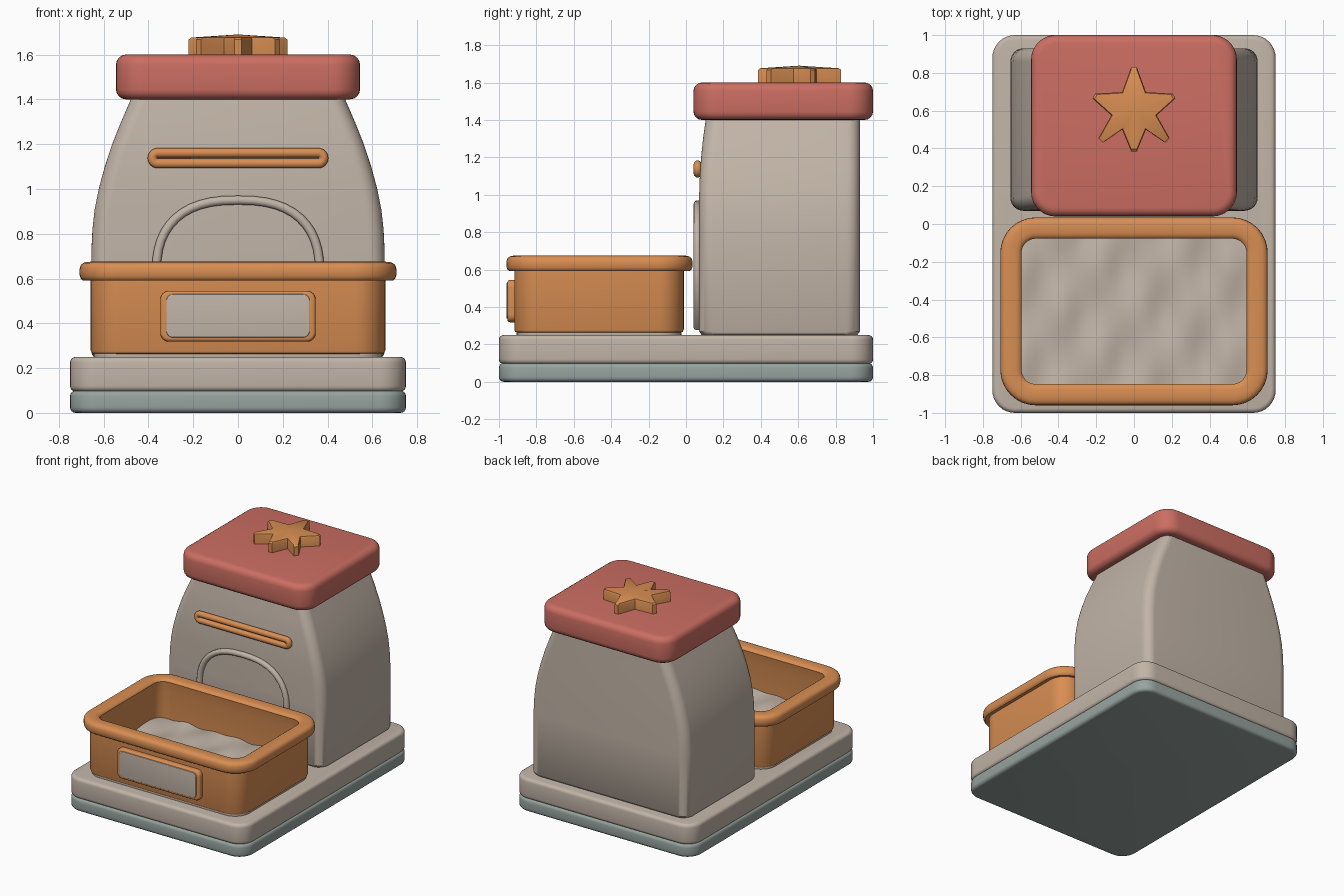
import bpy
import bmesh
from math import sin, cos, pi, radians
from mathutils import Matrix

cube = bpy.data.objects.get("Cube")
if cube:
    bpy.data.objects.remove(cube)


def material(name, rgb):
    m = bpy.data.materials.new(name)
    m.use_nodes = True
    m.diffuse_color = (*rgb, 1)
    m.node_tree.nodes["Principled BSDF"].inputs["Base Color"].default_value = (*rgb, 1)
    return m


BEIGE = material("warm beige", (0.54, 0.46, 0.39))
ORANGE = material("orange", (0.69, 0.27, 0.085))
RED = material("coral red", (0.60, 0.155, 0.122))
GREY = material("grey green", (0.31, 0.37, 0.35))


def finish(name, bm, mat, angle=35):
    bmesh.ops.recalc_face_normals(bm, faces=bm.faces)
    mesh = bpy.data.meshes.new(name)
    bm.to_mesh(mesh)
    bm.free()
    ob = bpy.data.objects.new(name, mesh)
    bpy.context.collection.objects.link(ob)
    mesh.materials.append(mat)
    bpy.ops.object.select_all(action="DESELECT")
    ob.select_set(True)
    bpy.context.view_layer.objects.active = ob
    bpy.ops.object.shade_smooth_by_angle(angle=radians(angle))
    return ob


def rounded_rect(hx, y0, y1, r, steps=8):
    """Counter-clockwise outline of a rectangle with round corners."""
    cy, hy = (y0 + y1) / 2, (y1 - y0) / 2
    pts = []
    for q, (sx, sy) in enumerate(((1, 1), (-1, 1), (-1, -1), (1, -1))):
        for i in range(steps + 1):
            a = (q + i / steps) * pi / 2
            pts.append((sx * (hx - r) + r * cos(a), cy + sy * (hy - r) + r * sin(a)))
    return pts


def loft(name, sections, mat, facing_front=False):
    """Skin a stack of (half width, y0, y1, corner radius, z) sections."""
    bm = bmesh.new()
    rings = [[bm.verts.new((x, y, s[4])) for x, y in rounded_rect(*s[:4])]
             for s in sections]
    for low, high in zip(rings, rings[1:]):
        for i in range(len(low)):
            j = (i + 1) % len(low)
            bm.faces.new((low[i], low[j], high[j], high[i]))
    bm.faces.new(rings[0][::-1])
    bm.faces.new(rings[-1])
    if facing_front:
        bmesh.ops.rotate(bm, verts=bm.verts, matrix=Matrix.Rotation(pi / 2, 3, "X"))
    return finish(name, bm, mat)


def slab(name, hx, y0, y1, z0, z1, r, b, mat, facing_front=False):
    """Rounded block whose top and bottom edges are softened by b."""
    sections = []
    for z, turn, start in ((z0 + b, 1, -pi / 2), (z1 - b, 1, 0)):
        for i in range(5):
            a = start + i / 4 * pi / 2
            d = b * (1 - cos(a))
            sections.append((hx - d, y0 + d, y1 - d, r - d, z + b * sin(a)))
    return loft(name, sections, mat, facing_front)


def tube(name, points, y, radius, mat):
    """Closed round bead following an outline on the front wall."""
    curve = bpy.data.curves.new(name, "CURVE")
    curve.dimensions = "3D"
    curve.bevel_depth = radius
    curve.bevel_resolution = 3
    line = curve.splines.new("POLY")
    line.points.add(len(points) - 1)
    for p, (x, z) in zip(line.points, points):
        p.co = (x, y, z, 1)
    line.use_cyclic_u = True
    ob = bpy.data.objects.new(name, curve)
    bpy.context.collection.objects.link(ob)
    curve.materials.append(mat)
    return ob


# Two-layer base
slab("base_foot", 0.75, -1, 1, 0, 0.1, 0.12, 0.025, GREY)
slab("base_top", 0.75, -1, 1, 0.095, 0.25, 0.12, 0.025, BEIGE)

# Hopper body, shouldered in towards the lid
widths = [(0.64, 0.25), (0.65, 0.256), (0.655, 0.27), (0.655, 0.72), (0.65, 0.82),
          (0.64, 0.91), (0.622, 1.0), (0.595, 1.1), (0.562, 1.2), (0.522, 1.3), (0.47, 1.42)]
body = []
for w, z in widths:
    lean = 0.035 * max(0, (z - 0.95) / 0.45) ** 2
    edge = max(0, 0.27 - z)
    body.append((w, 0.07 + lean + edge * 0.7, 0.93 - edge * 0.7, 0.07, z))
loft("hopper_body", body, BEIGE)

# Lid
slab("lid", 0.545, 0.04, 1.0, 1.4, 1.6, 0.13, 0.045, RED)

# Six-pointed star knob with blunt tips and a raised middle
right = [(0.015, 0.225), (0.063, 0.093), (0.205, 0.085), (0.22, 0.06), (0.12, -0.03),
         (0.188, -0.15), (0.165, -0.175), (0.063, -0.105), (0.015, -0.22)]
outline = right + [(-x, y) for x, y in reversed(right)]
bm = bmesh.new()
low = [bm.verts.new((x, 0.605 + y, 1.59)) for x, y in outline]
side = [bm.verts.new((x, 0.605 + y, 1.667)) for x, y in outline]
high = [bm.verts.new((x * 0.95, 0.605 + y * 0.95, 1.676)) for x, y in outline]
peak = bm.verts.new((0, 0.605, 1.69))
for i in range(len(outline)):
    j = (i + 1) % len(outline)
    bm.faces.new((low[i], low[j], side[j], side[i]))
    bm.faces.new((side[i], side[j], high[j], high[i]))
    bm.faces.new((high[i], high[j], peak))
bm.faces.new(low[::-1])
finish("star_knob", bm, ORANGE)

# Level window: bead, and a coral level mark inside
tube("window_bead", rounded_rect(0.382, 1.114, 1.161, 0.0235), 0.0625, 0.0225, ORANGE)
bm = bmesh.new()
bmesh.ops.create_cube(bm, size=1, matrix=Matrix.Translation((-0.285, 0.071, 1.137))
                      @ Matrix.Diagonal((0.15, 0.008, 0.04, 1)))
finish("level_mark", bm, RED)

# Arched outlet moulding
arch = [(0.365, 0.29), (0.365, 0.62)]
for i in range(1, 24):
    a = pi * i / 24
    c = cos(a)
    arch.append((0.365 * abs(c) ** 0.8 * (1 if c > 0 else -1),
                 0.62 + 0.33 * sin(a) ** 0.8))
arch += [(-0.365, 0.62), (-0.365, 0.29)]
tube("outlet_arch", arch, 0.061, 0.021, BEIGE)

# Food tray: outer wall, rolled rim and hollow inside
slab("tray_foot", 0.645, -0.905, -0.025, 0.24, 0.28, 0.12, 0.01, BEIGE)
tray = [(0.64, -0.90, -0.03, 0.12, 0.262), (0.653, -0.913, -0.017, 0.13, 0.267),
        (0.658, -0.918, -0.012, 0.135, 0.28), (0.658, -0.918, -0.012, 0.135, 0.6)]
for i in range(13):
    a = pi * (i / 12 - 0.25) * 1.15
    out, up = cos(a), sin(a)
    # flattened round section swept around the rim
    e = 0.058 * (abs(out) ** 0.65) * (1 if out > 0 else -1)
    h = 0.045 * (abs(up) ** 0.65) * (1 if up > 0 else -1)
    tray.append((0.65 + e, -0.902 - e, -0.023 + e, 0.13 + e, 0.63 + h))
tray += [(0.605, -0.86, -0.065, 0.085, 0.58), (0.605, -0.86, -0.065, 0.085, 0.32)]
loft("tray", tray, ORANGE)

# Gently uneven food surface, its edge buried in the tray wall
bm = bmesh.new()
bmesh.ops.create_grid(bm, x_segments=40, y_segments=28, size=1,
                      matrix=Matrix.Diagonal((0.615, 0.405, 1, 1)))
for v in bm.verts:
    v.co.z = 0.375 + 0.012 * sin(17 * v.co.x + 2) * cos(13 * v.co.y) + 0.006 * sin(29 * v.co.x)
    v.co.y -= 0.4625
finish("food", bm, BEIGE)

# Name plate on the tray front
slab("plate_frame", 0.347, 0.318, 0.545, 0.9, 0.955, 0.04, 0.015, ORANGE, True)
slab("plate_panel", 0.32, 0.337, 0.53, 0.94, 0.96, 0.03, 0.004, BEIGE, True)
